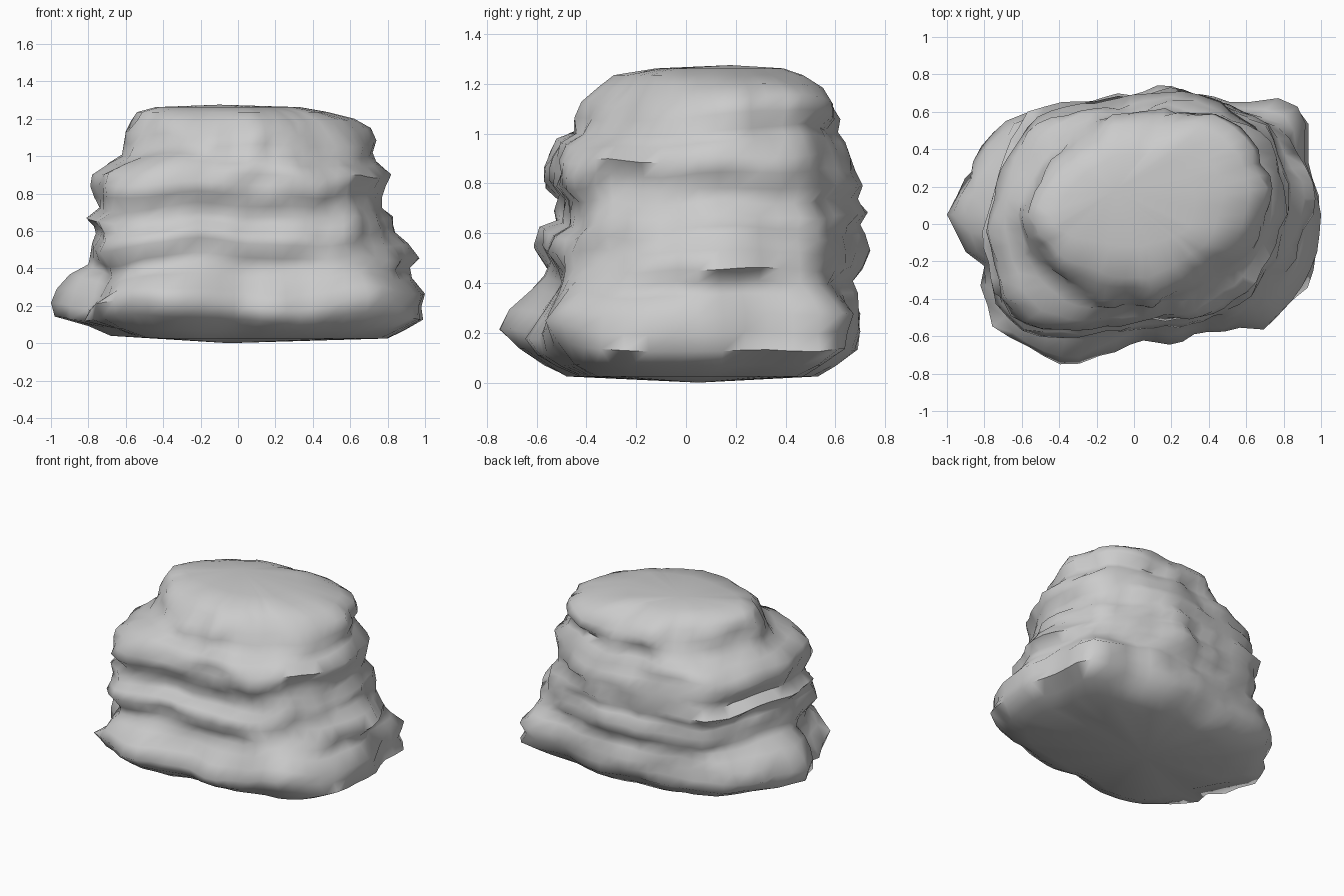
import bpy, bmesh, math
from mathutils import Vector, noise

if "Cube" in bpy.data.objects:
    bpy.data.objects.remove(bpy.data.objects["Cube"])

# Plan outlines (seen from above) of the foot, the middle and the cap
FOOT = [(-1, .05), (-.85, .32), (-.69, .56), (-.5, .63), (-.2, .69), (.18, .75), (.42, .72),
        (.58, .68), (.8, .69), (.93, .62), (.93, .33), (1, .1), (.98, -.22), (.88, -.38),
        (.7, -.53), (.5, -.55), (.2, -.61), (0, -.6), (-.33, -.74), (-.5, -.67),
        (-.71, -.56), (-.8, -.22), (-.9, -.17)]
MIDDLE = [(-.8, -.05), (-.76, .15), (-.66, .38), (-.52, .6), (-.3, .65), (0, .68), (.22, .73),
          (.5, .63), (.72, .5), (.83, .25), (.85, .05), (.77, -.15), (.62, -.36),
          (.45, -.47), (.2, -.51), (-.1, -.53), (-.3, -.57), (-.58, -.55), (-.72, -.4)]
CAP = [(-.58, .05), (-.5, .22), (-.3, .45), (-.1, .54), (.4, .55), (.62, .4), (.69, .17),
       (.6, -.1), (.4, -.28), (.1, -.42), (-.15, -.42), (-.4, -.28), (-.53, -.1)]

# Strata: height, left, right, front, back
LEVELS = [(.025, -.68, .80, -.48, .53), (.07, -.80, .89, -.57, .60), (.14, -.98, .99, -.67, .69),
          (.21, -1, .98, -.75, .70), (.28, -.97, 1, -.71, .70), (.35, -.90, .93, -.62, .69),
          (.40, -.80, .92, -.57, .67), (.45, -.79, .97, -.56, .71), (.52, -.78, .91, -.61, .74),
          (.58, -.76, .84, -.59, .72), (.62, -.77, .83, -.52, .70), (.67, -.81, .83, -.53, .73),
          (.73, -.74, .77, -.51, .69), (.79, -.77, .77, -.57, .71), (.85, -.79, .79, -.57, .68),
          (.91, -.78, .82, -.55, .66), (.97, -.69, .74, -.52, .64), (1.01, -.62, .72, -.45, .61),
          (1.07, -.61, .74, -.45, .62), (1.13, -.60, .71, -.42, .59), (1.19, -.57, .62, -.35, .55),
          (1.235, -.54, .48, -.29, .47), (1.262, -.44, .33, -.12, .39)]
SIDES, CENTRE = 60, Vector((.05, .05))


def polar(outline):
    """Radii of an outline at even angles round the centre."""
    pts = [Vector(p) - CENTRE for p in outline]
    radii = []
    for i in range(SIDES):
        a = 2 * math.pi * i / SIDES
        d = Vector((math.cos(a), math.sin(a)))
        best = .1
        for p, q in zip(pts, pts[1:] + pts[:1]):
            e = q - p
            den = d.x * e.y - d.y * e.x
            if abs(den) > 1e-9:
                t = (p.x * e.y - p.y * e.x) / den
                u = (p.x * d.y - p.y * d.x) / den
                if t > 0 and -1e-6 <= u <= 1 + 1e-6:
                    best = max(best, t)
        radii.append(best)
    return radii


def step(a, b, v):
    t = min(1, max(0, (v - a) / (b - a)))
    return t * t * (3 - 2 * t)


def fit(v, lo, hi, a, b, power):
    """Move the extremes to a and b; a higher power leaves the inner part alone."""
    end, goal = (hi, b) if v > 0 else (lo, a)
    return v + (goal - end) * (v / end) ** power


foot, middle, cap = polar(FOOT), polar(MIDDLE), polar(CAP)
bm = bmesh.new()
rings = []
for z, left, right, front, back in LEVELS:
    ring = []
    for i in range(SIDES):
        a = 2 * math.pi * i / SIDES
        r = foot[i] + (middle[i] - foot[i]) * step(.28, .5, z)
        r += (cap[i] - r) * step(.9, 1.1, z)
        d = Vector((math.cos(a), math.sin(a), 0))
        # chipped, horizontally stretched roughness
        rough = noise.noise(Vector((d.x * 3.2, d.y * 3.2, z * 9))) * .06
        rough += noise.noise(Vector((d.x * 8, d.y * 8, z * 14 + 5))) * .03
        r *= 1 + rough
        ring.append(Vector((CENTRE.x + d.x * r, CENTRE.y + d.y * r, z)))
    xs, ys = [p.x for p in ring], [p.y for p in ring]
    power = 1 if z > 1.18 or z < .05 else 2
    x0, x1, y0, y1 = min(xs), max(xs), min(ys), max(ys)
    for i, p in enumerate(ring):
        p.x = fit(p.x, x0, x1, left, right, power)
        p.y = fit(p.y, y0, y1, front, back, power)
        # wavy bedding planes, calm near the four silhouette extremes
        calm = .5 + .5 * abs(math.sin(4 * math.pi * i / SIDES))
        w = calm * step(.03, .2, z) * (1 - step(1.1, 1.25, z))
        p.z += w * .08 * noise.noise(Vector((p.x * 2.4, p.y * 2.4, z * 1.5 + 9)))
        if z < .1:
            p.z += .05 * max(0, -p.x - .4)
    rings.append([bm.verts.new(p) for p in ring])

for lo, hi in zip(rings, rings[1:]):
    for i in range(SIDES):
        j = (i + 1) % SIDES
        bm.faces.new((lo[i], lo[j], hi[j], hi[i]))

# Shallow closed top and underside
for ring, tip in ((rings[-1], (-.1, .18, 1.275)), (rings[0][::-1], (-.05, .05, 0))):
    c = bm.verts.new(tip)
    for i in range(SIDES):
        bm.faces.new((ring[i], ring[(i + 1) % SIDES], c))
bmesh.ops.recalc_face_normals(bm, faces=bm.faces)

mesh = bpy.data.meshes.new("layered_rock")
bm.to_mesh(mesh)
bm.free()
rock = bpy.data.objects.new("layered_rock", mesh)
bpy.context.collection.objects.link(rock)
bpy.context.view_layer.objects.active = rock
rock.select_set(True)
bpy.ops.object.shade_smooth_by_angle(angle=math.radians(75))
